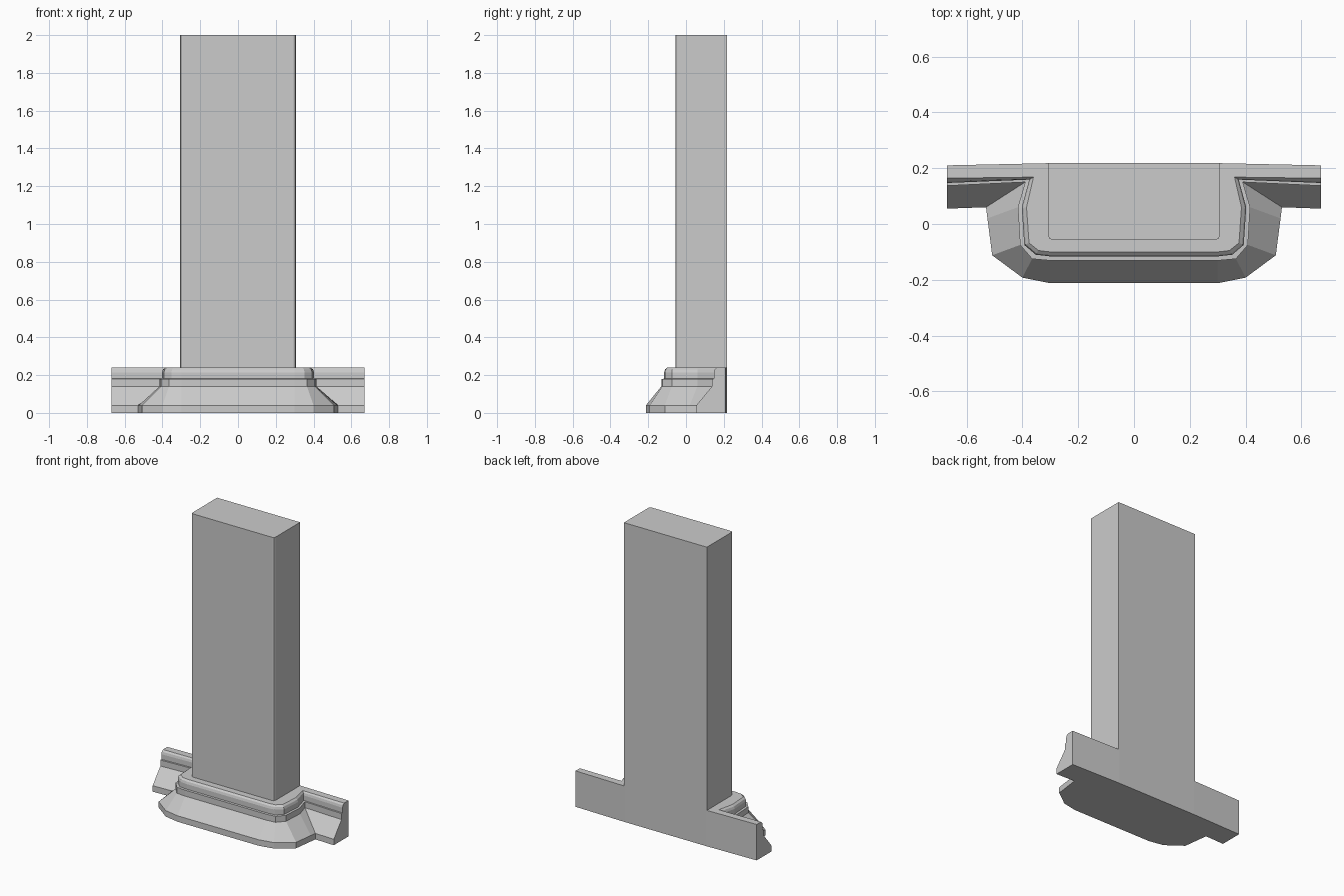
import bpy, bmesh

if "Cube" in bpy.data.objects:
    bpy.data.objects.remove(bpy.data.objects["Cube"])


def loft(name, rings):
    """Skin a stack of (z, outline) rings and cap both ends."""
    bm = bmesh.new()
    loops = [[bm.verts.new((x, y, z)) for x, y in pts] for z, pts in rings]
    for a, b in zip(loops, loops[1:]):
        n = len(a)
        for i in range(n):
            j = (i + 1) % n
            bm.faces.new((a[i], a[j], b[j], b[i]))
    bm.faces.new(loops[0][::-1])
    bm.faces.new(loops[-1])
    bmesh.ops.recalc_face_normals(bm, faces=bm.faces)
    mesh = bpy.data.meshes.new(name)
    bm.to_mesh(mesh)
    bm.free()
    obj = bpy.data.objects.new(name, mesh)
    bpy.context.collection.objects.link(obj)
    return obj


def mirrored(half):
    """Close a right-hand half outline with its left-hand mirror."""
    return half + [(-x, y) for x, y in reversed(half)]


# Plan outlines of the base, right half, from back to front centre
back = [(0.30, 0.218), (0.67, 0.21)]
plinth = mirrored(back + [(0.67, 0.055), (0.53, 0.06), (0.525, 0.02),
                          (0.508, -0.112), (0.40, -0.192), (0.30, -0.212)])
fillet = mirrored(back + [(0.67, 0.137), (0.39, 0.150), (0.416, 0.06),
                          (0.408, -0.075), (0.365, -0.125), (0.30, -0.131)])
torus = mirrored(back + [(0.67, 0.147), (0.375, 0.159), (0.402, 0.06),
                         (0.393, -0.075), (0.352, -0.110), (0.30, -0.116)])
shoulder = mirrored(back + [(0.67, 0.152), (0.370, 0.162), (0.397, 0.06),
                            (0.388, -0.073), (0.349, -0.106), (0.30, -0.111)])
crown = mirrored(back + [(0.67, 0.164), (0.360, 0.168), (0.385, 0.06),
                         (0.376, -0.068), (0.342, -0.095), (0.30, -0.100)])

# Moulded base with side wings
loft("moulded_base", [(0, plinth), (0.04, plinth), (0.14, fillet), (0.18, fillet),
                      (0.181, torus), (0.215, torus), (0.23, shoulder), (0.24, crown)])

# Pilaster shaft with chamfered front corners
shaft = mirrored([(0.307, 0.218), (0.307, -0.043), (0.302, -0.053), (0.292, -0.056)])
loft("pilaster_shaft", [(0.24, shaft), (2.0, shaft)])
